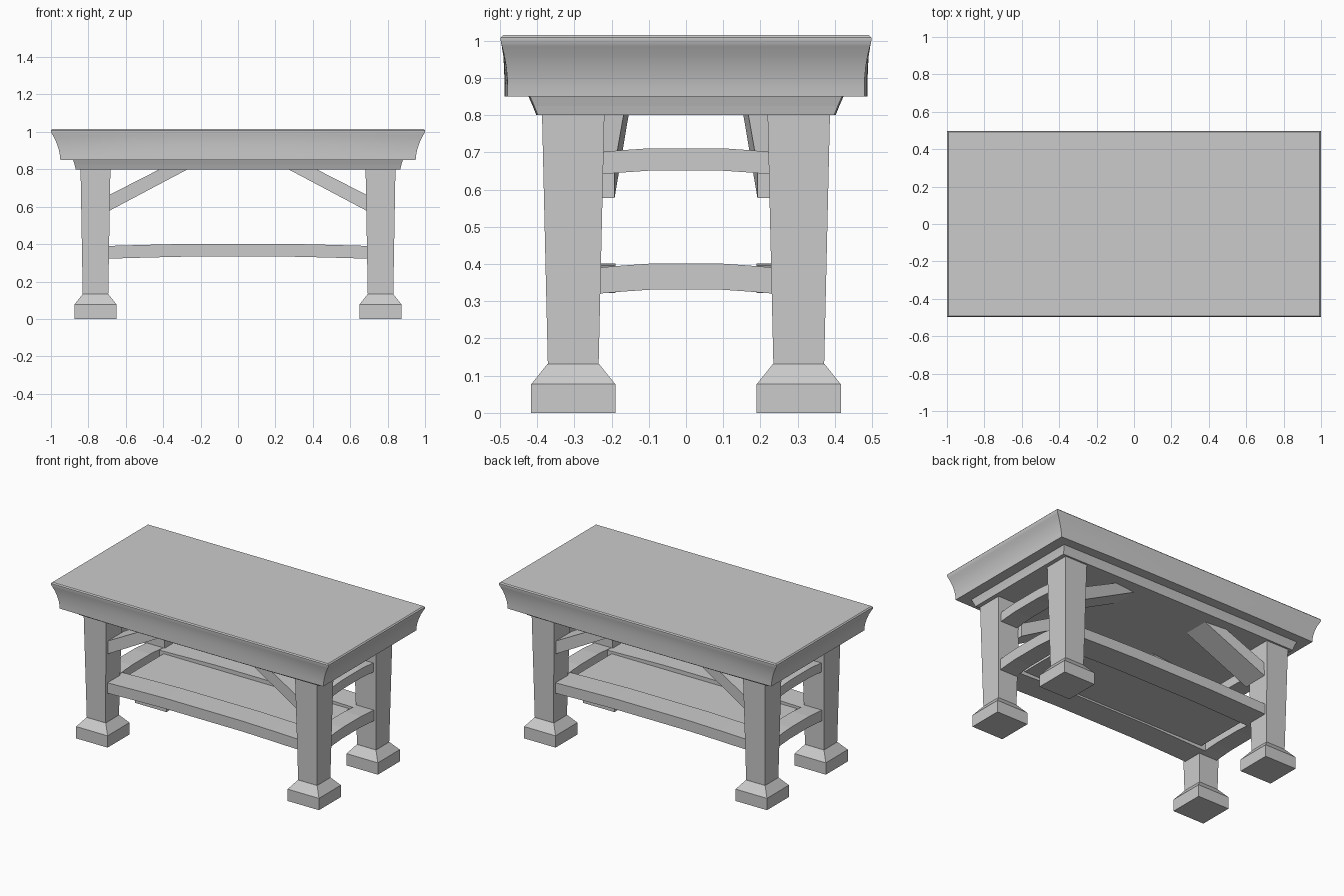
import bpy, bmesh

if "Cube" in bpy.data.objects:
    bpy.data.objects.remove(bpy.data.objects["Cube"])


def loft(name, rings, smooth=False):
    """Skin a closed solid through rings holding equal numbers of points."""
    bm = bmesh.new()
    vr = [[bm.verts.new(p) for p in r] for r in rings]
    n = len(vr[0])
    for a, b in zip(vr, vr[1:]):
        for i in range(n):
            j = (i + 1) % n
            bm.faces.new((a[i], a[j], b[j], b[i]))
    bm.faces.new(vr[0])
    bm.faces.new(vr[-1])
    bmesh.ops.recalc_face_normals(bm, faces=bm.faces)
    me = bpy.data.meshes.new(name)
    bm.to_mesh(me)
    bm.free()
    ob = bpy.data.objects.new(name, me)
    bpy.context.collection.objects.link(ob)
    if smooth:
        bpy.context.view_layer.objects.active = ob
        ob.select_set(True)
        bpy.ops.object.shade_smooth_by_angle(angle=0.6)
        ob.select_set(False)
    return ob


def rect(hx, hy, z, cx=0, cy=0):
    return [(cx + sx * hx, cy + sy * hy, z)
            for sx, sy in ((-1, -1), (1, -1), (1, 1), (-1, 1))]


def bowed(hx, hy, z, bow):
    """Rectangle whose long sides swell slightly between the corners."""
    ts = [-1, -.8, -.6, -.3, .3, .6, .8, 1]
    ws = [0, .3, .8, 1, 1, .8, .3, 0]
    front = [(t * hx, -hy - w * bow, z) for t, w in zip(ts, ws)]
    return front + [(-x, -y, z) for x, y, z in front]


def arched_bar(name, half, z0, z1, rise, side0, side1, along_x):
    """Gently arched rail between two legs."""
    rings = []
    for t, w in ((-1, 0), (-.7, .55), (-.4, 1), (.4, 1), (.7, .55), (1, 0)):
        ring = []
        for s, z in ((side0, z0), (side1, z0), (side1, z1), (side0, z1)):
            z += w * rise
            ring.append((t * half, s, z) if along_x else (s, t * half, z))
        rings.append(ring)
    return loft(name, rings)


# Moulded top
loft("table_top", [
    bowed(.95, .479, .85, .009), bowed(.952, .479, .875, .009),
    bowed(.957, .480, .90, .008), bowed(.966, .483, .93, .006),
    bowed(.978, .488, .96, .003), bowed(.992, .494, .985, .001),
    bowed(1.0, .498, 1.0, 0), bowed(1.0, .498, 1.008, 0),
    bowed(.993, .492, 1.015, 0)], smooth=True)

# Tapered apron under the top
loft("apron", [bowed(.868, .398, .80, .004), bowed(.874, .408, .825, .004),
               bowed(.882, .42, .852, .004)])

# Legs, feet and corner braces
for sx in (-1, 1):
    for sy in (-1, 1):
        cx, cy = sx * .762, sy * .303
        loft("leg", [rect(.068, .068, .12, cx, cy),
                     rect(.08, .084, .81, cx, cy)])
        loft("foot", [rect(.113, .113, 0, cx, cy),
                      rect(.113, .113, .077, cx, cy),
                      rect(.069, .069, .132, cx, cy)])
        outline = [(.69, .577), (.69, .662), (.41, .805), (.26, .805)]
        loft("brace", [[(sx * x, sy * (y - (.69 - x) * .09), z)
                        for x, z in outline] for y in (.192, .36)])

# Rails between the legs
for s in (-1, 1):
    arched_bar("long_rail", .70, .322, .39, .011, s * .19, s * .36, True)
    arched_bar("lower_end_rail", .24, .32, .39, .011, s * .70, s * .82, False)
    arched_bar("upper_end_rail", .24, .64, .70, .011, s * .70, s * .82, False)

# Shelf board between the long rails
loft("shelf", [rect(.67, .2, .345), rect(.67, .2, .375)])
